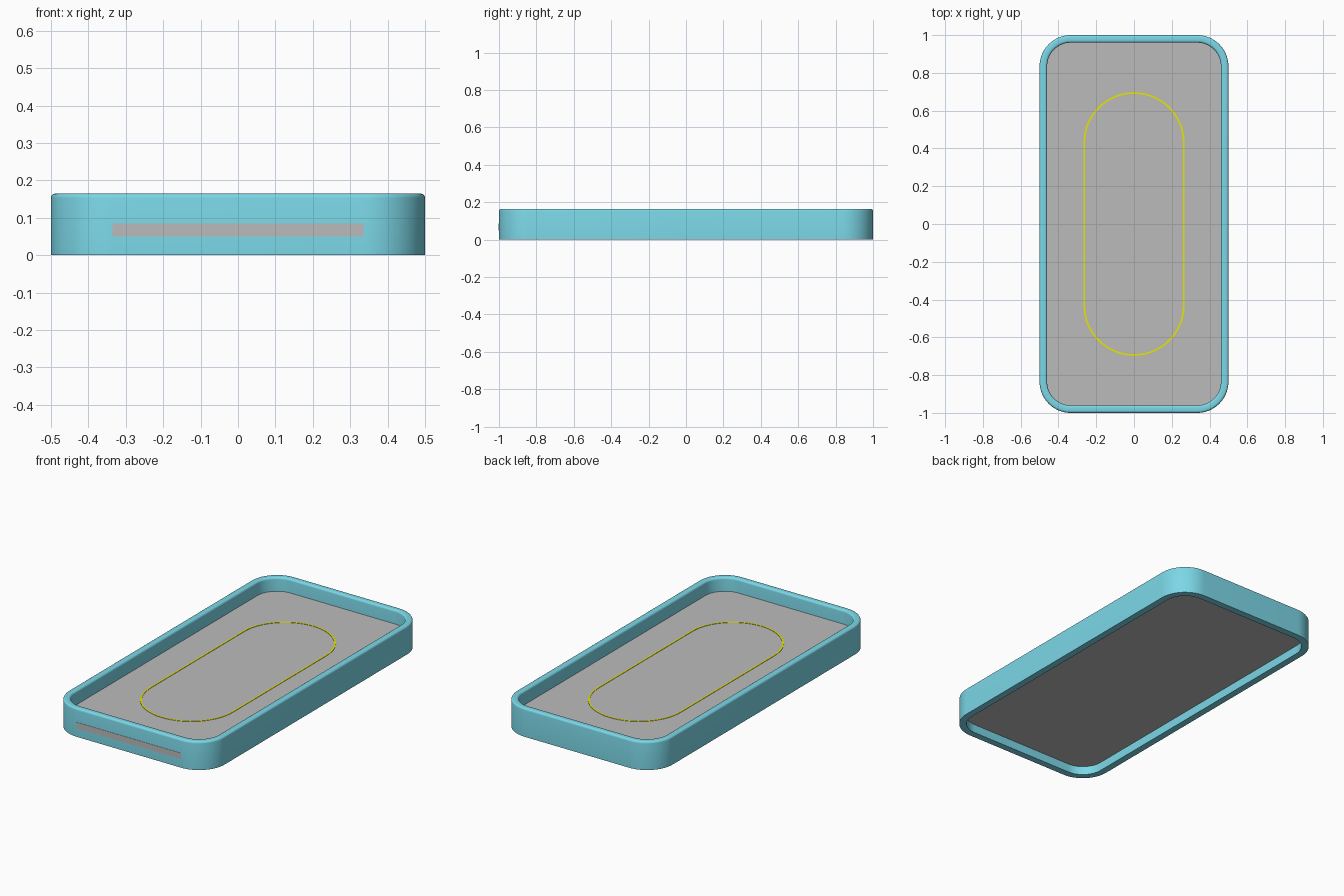
import bpy
import bmesh
from math import cos, sin, pi, radians

cube = bpy.data.objects.get("Cube")
if cube:
    bpy.data.objects.remove(cube)


def material(name, color):
    m = bpy.data.materials.new(name)
    m.use_nodes = True
    m.diffuse_color = (*color, 1)
    m.node_tree.nodes["Principled BSDF"].inputs["Base Color"].default_value = (*color, 1)
    return m


teal = material("teal", (0.2, 0.68, 0.8))
grey = material("grey", (0.5, 0.5, 0.5))
yellow = material("yellow", (0.8, 0.8, 0.0))


def rounded_loop(bm, hx, hy, r, z, steps=16):
    """Ring of vertices around a rounded rectangle."""
    verts = []
    for q, (sx, sy) in enumerate([(1, 1), (-1, 1), (-1, -1), (1, -1)]):
        for i in range(steps + 1):
            a = (q + i / steps) * pi / 2
            verts.append(bm.verts.new((sx * (hx - r) + r * cos(a),
                                       sy * (hy - r) + r * sin(a), z)))
    return verts


def sweep(name, size, section, mat, solid=False):
    """Skin a list of (inset, z) levels; capped if solid, else a closed ring."""
    hx, hy, r = size
    bm = bmesh.new()
    loops = [rounded_loop(bm, hx - d, hy - d, r - d, z) for d, z in section]
    pairs = list(zip(loops, loops[1:]))
    if solid:
        bm.faces.new(loops[0])
        bm.faces.new(loops[-1])
    else:
        pairs.append((loops[-1], loops[0]))
    for a, b in pairs:
        for i in range(len(a)):
            j = (i + 1) % len(a)
            bm.faces.new((a[i], a[j], b[j], b[i]))
    bmesh.ops.recalc_face_normals(bm, faces=bm.faces)
    mesh = bpy.data.meshes.new(name)
    bm.to_mesh(mesh)
    bm.free()
    mesh.materials.append(mat)
    obj = bpy.data.objects.new(name, mesh)
    bpy.context.collection.objects.link(obj)
    bpy.ops.object.select_all(action='DESELECT')
    obj.select_set(True)
    bpy.context.view_layer.objects.active = obj
    bpy.ops.object.shade_smooth_by_angle(angle=radians(35))
    return obj


outer = (0.5, 1.0, 0.165)
height, wall, bevel = 0.165, 0.04, 0.012

# Rim wall: straight sides, both top edges rounded
angles = [i * pi / 8 for i in range(5)]
outside = [(bevel * (1 - cos(a)), height - bevel * (1 - sin(a))) for a in angles]
inside = [(wall - d, z) for d, z in reversed(outside)]
sweep("rim_wall", outer, [(0, 0)] + outside + inside + [(wall, 0)], teal)

# Floor slab held inside the wall
floor_low, floor_top = 0.05, 0.085
sweep("floor", outer, [(0.02, floor_low), (0.02, floor_top)], grey, solid=True)

# Painted oval line on the floor
line_top = floor_top + 0.002
sweep("oval_line", (0.268, 0.698, 0.2679),
      [(0, floor_top - 0.001), (0, line_top), (0.009, line_top), (0.009, floor_top - 0.001)],
      yellow)

# Floor edge showing as a strip on the front
bpy.ops.mesh.primitive_cube_add(size=1, location=(0, -1, (floor_low + floor_top) / 2))
strip = bpy.context.object
strip.name = "front_strip"
strip.scale = (0.67, 0.003, floor_top - floor_low)
strip.data.materials.append(grey)
